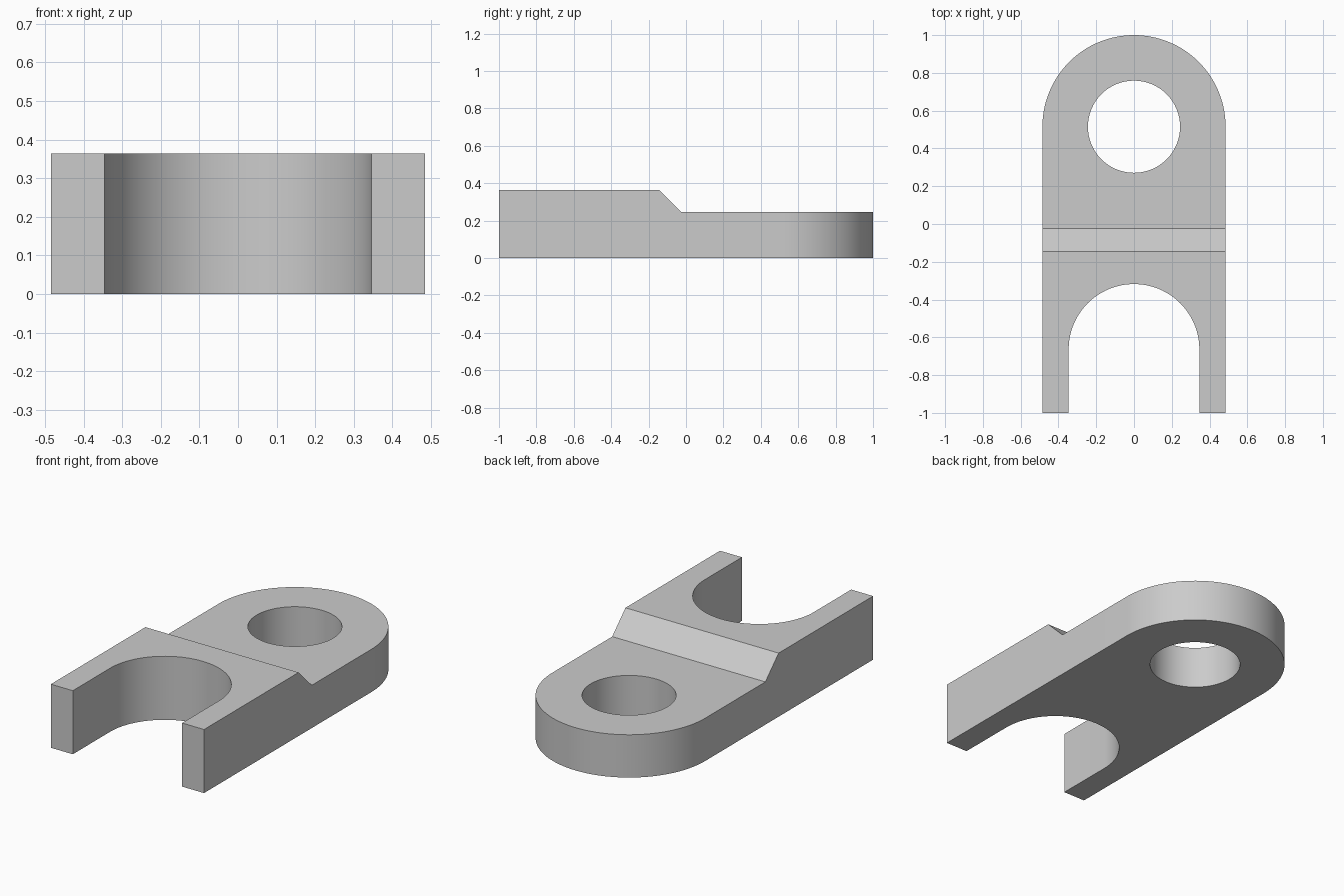
import bpy, bmesh, math
from mathutils import Vector

old = bpy.data.objects.get("Cube")
if old:
    bpy.data.objects.remove(old, do_unlink=True)

HALF_WIDTH = 0.485
EYE_Y, EYE_R = 0.515, 0.244
SLOT_Y, SLOT_R = -0.664, 0.346

steel = bpy.data.materials.new("plain_grey")
steel.use_nodes = True
grey = (0.6, 0.6, 0.6, 1)
steel.diffuse_color = grey
steel.node_tree.nodes["Principled BSDF"].inputs["Base Color"].default_value = grey


def arc(y, r, start, end, steps):
    """Points on a level arc centred on x = 0, angles in degrees."""
    angles = [math.radians(start + (end - start) * i / steps) for i in range(steps + 1)]
    return [(r * math.cos(a), y + r * math.sin(a), -0.2) for a in angles]


def prism(name, points, along):
    """Extrude a closed outline into a solid."""
    bm = bmesh.new()
    face = bm.faces.new([bm.verts.new(p) for p in points])
    grown = bmesh.ops.extrude_face_region(bm, geom=[face])["geom"]
    bmesh.ops.translate(bm, vec=Vector(along),
                        verts=[g for g in grown if isinstance(g, bmesh.types.BMVert)])
    bmesh.ops.recalc_face_normals(bm, faces=bm.faces)
    mesh = bpy.data.meshes.new(name)
    bm.to_mesh(mesh)
    bm.free()
    mesh.materials.append(steel)
    obj = bpy.data.objects.new(name, mesh)
    bpy.context.collection.objects.link(obj)
    return obj


# Stepped side profile, drawn wider than the finished part
profile = [(-1, 0), (1.1, 0), (1.1, 0.245), (-0.025, 0.245), (-0.145, 0.364), (-1, 0.364)]
link = prism("forked_link", [(-0.6, y, z) for y, z in profile], (1.2, 0, 0))

# Plan outline with round end, eye hole and open fork slot
up = (0, 0, 0.8)
outline = arc(EYE_Y, HALF_WIDTH, 0, 180, 64)
outline += [(-HALF_WIDTH, -1.2, -0.2), (HALF_WIDTH, -1.2, -0.2)]
slot = arc(SLOT_Y, SLOT_R, 0, 180, 64) + [(-SLOT_R, -1.3, -0.2), (SLOT_R, -1.3, -0.2)]
cuts = [
    (prism("outline_cutter", outline, up), 'INTERSECT'),
    (prism("eye_cutter", arc(EYE_Y, EYE_R, 0, 360, 64)[:-1], up), 'DIFFERENCE'),
    (prism("slot_cutter", slot, up), 'DIFFERENCE'),
]

bpy.ops.object.select_all(action='DESELECT')
bpy.context.view_layer.objects.active = link
link.select_set(True)
for cutter, operation in cuts:
    cutter.hide_render = True
    mod = link.modifiers.new(cutter.name, 'BOOLEAN')
    mod.operation, mod.object, mod.solver = operation, cutter, 'EXACT'
    bpy.ops.object.modifier_apply(modifier=mod.name)
    bpy.data.objects.remove(cutter, do_unlink=True)

# Smooth round walls, crisp edges
bpy.ops.object.shade_smooth_by_angle(angle=math.radians(30))
